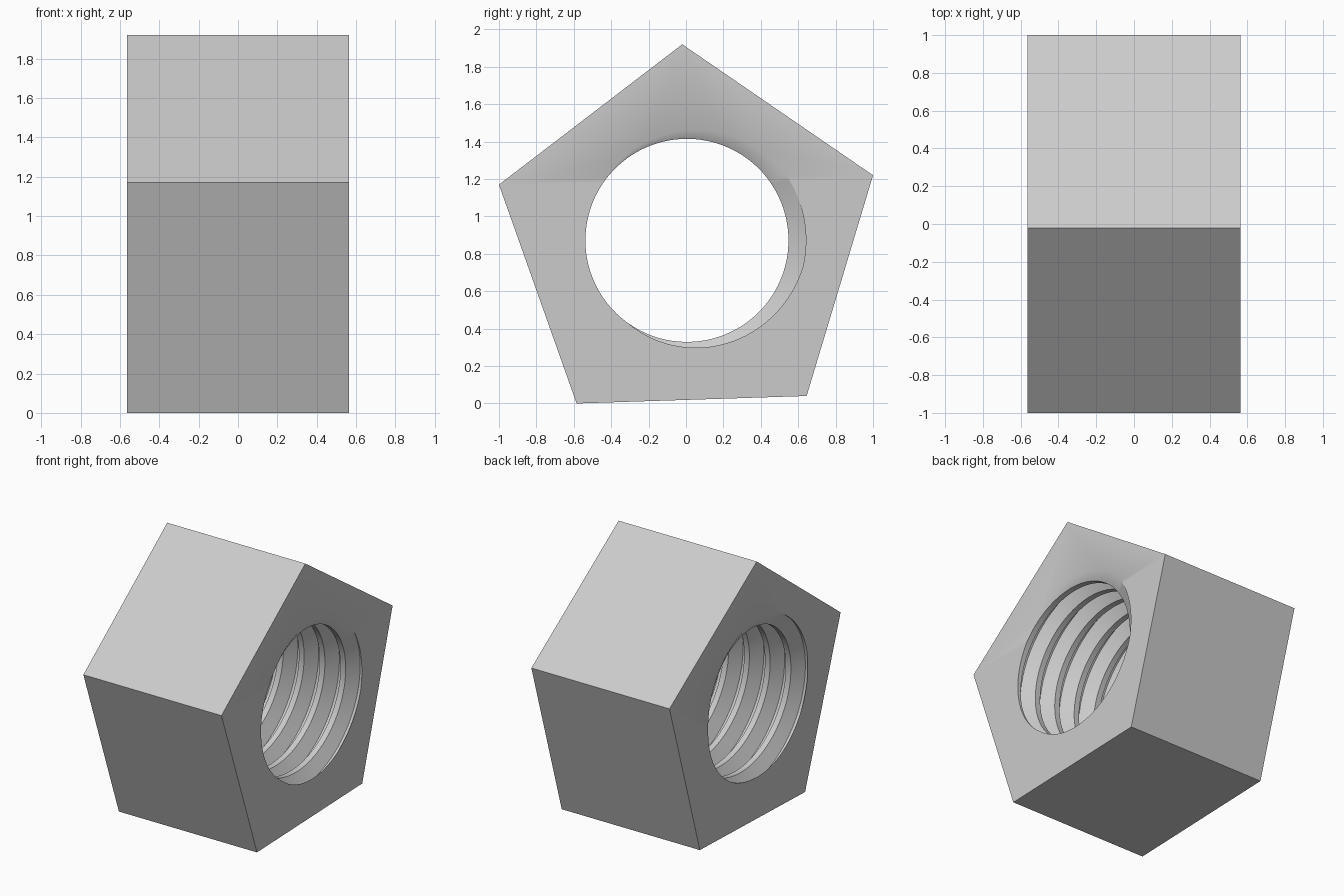
import bpy, bmesh
from math import sin, cos, radians, tau

if "Cube" in bpy.data.objects:
    bpy.data.objects.remove(bpy.data.objects["Cube"], do_unlink=True)

HALF = 0.565                    # half the length along x
PITCH = 0.17
CREST, ROOT = 0.543, 0.636      # bore radii
CY, CZ = 0.005, 0.872           # bore centre
START = radians(10)             # where the groove centre meets the +x end
SEGS = 90
PENTAGON = [(-0.02, 1.92), (1.0, 1.22), (0.645, 0.04), (-0.585, 0), (-1.0, 1.17)]
# thread section: (offset in pitches, radius), root in the middle, then the crest flat
SECTION = [(-0.375, CREST), (-0.0625, ROOT), (0.0625, ROOT), (0.375, CREST), (0.625, CREST)]

bm = bmesh.new()

# threaded bore: sweep the section along a right-handed helix past both ends
rows = []
for i in range(-9 * SEGS, 2 * SEGS + 1):
    turn = i / SEGS
    a = START + tau * turn
    rows.append([bm.verts.new((HALF + PITCH * (turn + off), CY + r * cos(a), CZ + r * sin(a)))
                 for off, r in SECTION])
for lo, hi in zip(rows, rows[1:]):
    for k in range(len(SECTION) - 1):
        bm.faces.new((lo[k], lo[k + 1], hi[k + 1], hi[k]))
bmesh.ops.remove_doubles(bm, verts=bm.verts[:], dist=1e-5)

# trim the thread flush with the end planes
for side in (-1, 1):
    bmesh.ops.bisect_plane(bm, geom=bm.verts[:] + bm.edges[:] + bm.faces[:], dist=1e-6,
                           plane_co=(side * HALF, 0, 0), plane_no=(side, 0, 0), clear_outer=True)

# pentagonal ends, each with the thread opening left as a hole
rings = []
for side in (-1, 1):
    x = side * HALF
    opening = [e for e in bm.edges if e.is_boundary and all(abs(v.co.x - x) < 1e-4 for v in e.verts)]
    ring = [bm.verts.new((x, y, z)) for y, z in PENTAGON]
    outline = [bm.edges.new((ring[j - 1], ring[j])) for j in range(5)]
    bmesh.ops.triangle_fill(bm, edges=opening + outline, use_beauty=True, normal=(side, 0, 0))
    rings.append(ring)

# five flat sides
left, right = rings
for j in range(5):
    bm.faces.new((left[j - 1], left[j], right[j], right[j - 1]))
bmesh.ops.recalc_face_normals(bm, faces=bm.faces[:])

mesh = bpy.data.meshes.new("pentagonal_nut")
bm.to_mesh(mesh)
bm.free()
nut = bpy.data.objects.new("pentagonal_nut", mesh)
bpy.context.collection.objects.link(nut)

# smooth thread, crisp edges
mesh.shade_smooth()
mesh.set_sharp_from_angle(angle=radians(30))

grey = bpy.data.materials.new("plain_grey")
grey.use_nodes = True
color = (0.6, 0.6, 0.6, 1)
grey.diffuse_color = color
grey.node_tree.nodes["Principled BSDF"].inputs["Base Color"].default_value = color
mesh.materials.append(grey)
